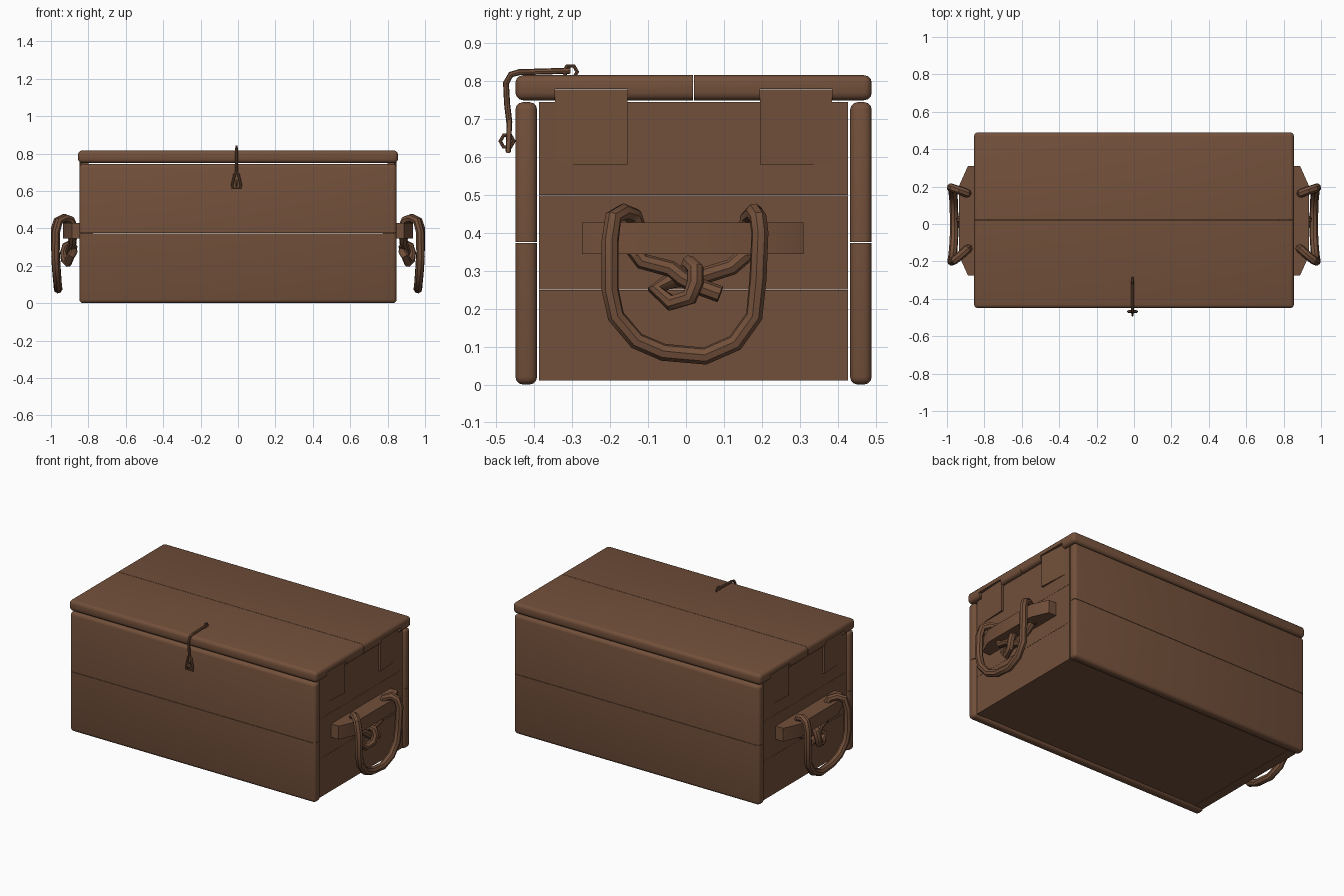
import bpy, bmesh, math
from mathutils import Vector

if "Cube" in bpy.data.objects:
    bpy.data.objects.remove(bpy.data.objects["Cube"], do_unlink=True)

wood = bpy.data.materials.new("warm brown")
wood.use_nodes = True
colour = (0.17, 0.08, 0.043, 1)
wood.diffuse_color = colour
shader = wood.node_tree.nodes["Principled BSDF"]
shader.inputs["Base Color"].default_value = colour
shader.inputs["Roughness"].default_value = 0.8
parts = []


def register(name, data):
    data.materials.append(wood)
    ob = bpy.data.objects.new(name, data)
    bpy.context.collection.objects.link(ob)
    parts.append(ob)
    return ob


def finish(name, bm):
    bmesh.ops.recalc_face_normals(bm, faces=bm.faces)
    me = bpy.data.meshes.new(name)
    bm.to_mesh(me)
    bm.free()
    return register(name, me)


def mirror(ob):
    ob.modifiers.new("Mirror", 'MIRROR').use_mirror_merge = False
    return ob


def plank(name, x, y, z, bevel=0.0, seam=None):
    """Box from three ranges; edges lying on the seam (axis, value) stay square."""
    bm = bmesh.new()
    bmesh.ops.create_cube(bm, size=1)
    for v in bm.verts:
        v.co = Vector([r[0] if c < 0 else r[1] for c, r in zip(v.co, (x, y, z))])
    if bevel:
        edges = [e for e in bm.edges if not seam or
                 abs((e.verts[0].co + e.verts[1].co)[seam[0]] / 2 - seam[1]) > 0.01]
        bmesh.ops.bevel(bm, geom=edges, offset=bevel, offset_type='OFFSET',
                        segments=3, profile=0.5, affect='EDGES', clamp_overlap=True)
    return finish(name, bm)


def prism(name, outline, z0, z1):
    """Extrude an xy outline upward."""
    bm = bmesh.new()
    face = bm.faces.new([bm.verts.new((px, py, z0)) for px, py in outline])
    top = bmesh.ops.extrude_face_region(bm, geom=[face])["geom"]
    bmesh.ops.translate(bm, vec=(0, 0, z1 - z0),
                        verts=[g for g in top if isinstance(g, bmesh.types.BMVert)])
    return finish(name, bm)


def cord(name, points, radius, closed=False):
    """Round cord through the given points."""
    cu = bpy.data.curves.new(name, 'CURVE')
    cu.dimensions = '3D'
    cu.bevel_depth = radius
    cu.bevel_resolution = 2
    cu.use_fill_caps = True
    sp = cu.splines.new('POLY')
    sp.points.add(len(points) - 1)
    for p, co in zip(sp.points, points):
        p.co = (*co, 1)
    sp.use_cyclic_u = closed
    return register(name, cu)


# Front and back walls, two planks each
for side, y in (("front", (-0.45, -0.393)), ("back", (0.433, 0.49))):
    plank(side + "_lower_plank", (-0.848, 0.848), y, (0, 0.374), 0.02, (2, 0.374))
    plank(side + "_upper_plank", (-0.848, 0.848), y, (0.376, 0.745), 0.02, (2, 0.376))

# End walls, three planks each
for i, z in enumerate(((0.01, 0.25), (0.251, 0.499), (0.5, 0.745))):
    mirror(plank(f"end_plank_{i + 1}", (0.775, 0.835), (-0.388, 0.428), z))

plank("floor_panel", (-0.775, 0.775), (-0.388, 0.428), (0.012, 0.06))

# Lid planks, grooved underneath for the battens
lids = [plank("lid_front_plank", (-0.855, 0.855), (-0.45, 0.019), (0.75, 0.816), 0.02, (1, 0.019)),
        plank("lid_back_plank", (-0.855, 0.855), (0.021, 0.49), (0.75, 0.816), 0.02, (1, 0.021))]
cutters = []
for lid, outer, inner in zip(lids, (-0.345, 0.385), (-0.155, 0.195)):
    cut = plank("groove_cutter", (-1, 1), sorted((outer, inner)), (0.7, 0.78))
    cut.hide_render = True
    parts.remove(cut)
    cutters.append(cut)
    mod = lid.modifiers.new("Groove", 'BOOLEAN')
    mod.operation = 'DIFFERENCE'
    mod.object = cut
    # Slightly wedged plate on the end wall
    mirror(prism("end_plate", [(0.80, outer), (0.836, outer), (0.848, inner), (0.80, inner)],
                 0.58, 0.779))

# Handle cleats
mirror(prism("handle_cleat", [(0.83, -0.275), (0.888, -0.275), (0.935, -0.17),
                              (0.935, 0.205), (0.888, 0.31), (0.83, 0.31)], 0.345, 0.428))

# Rope handles: the hanging loop and the two strands of the knot
mirror(cord("handle_rope", [
    (.885, -.13, .34), (.885, -.13, .42), (.895, -.138, .445), (.925, -.165, .455),
    (.958, -.192, .44), (.974, -.2, .38), (.976, -.2, .25), (.972, -.185, .18),
    (.966, -.13, .115), (.962, -.06, .085), (.962, .05, .075), (.965, .13, .11),
    (.97, .18, .18), (.976, .19, .28), (.978, .195, .4), (.965, .19, .44),
    (.935, .18, .455), (.895, .165, .44), (.885, .162, .4), (.885, .16, .34)], 0.023))
mirror(cord("knot_right_strand", [
    (.885, .16, .345), (.887, .12, .31), (.882, .04, .285), (.88, -.04, .275),
    (.895, -.08, .25), (.91, -.04, .215), (.925, .01, .23), (.93, .025, .27),
    (.92, .025, .305), (.895, .01, .32), (.875, .0, .29)], 0.022))
mirror(cord("knot_left_strand", [
    (.885, -.14, .36), (.885, -.115, .325), (.892, -.04, .305), (.9, -.01, .28),
    (.9, .03, .26), (.905, .09, .238)], 0.022))

# Latch: wire hook, teardrop end and two staples
X = -0.008
cord("latch_wire", [(X, -.305, .828), (X, -.44, .824), (X, -.462, .818), (X, -.475, .795),
                    (X, -.472, .74), (X, -.466, .69)], 0.008)
cord("latch_loop", [(X, -.466, .70), (X - .01, -.466, .69), (X - .022, -.468, .635),
                    (X - .022, -.469, .615), (X + .022, -.469, .615),
                    (X + .022, -.468, .635), (X + .01, -.466, .69)], 0.007, True)
for name, cy, cz in (("lid_staple", -.305, .825), ("front_staple", -.472, .642)):
    cord(name, [(X, cy + .018 * math.cos(a), cz + .018 * math.sin(a))
                for a in (math.tau * k / 6 for k in range(6))], 0.005, True)

# Bake modifiers and curves, then smooth the rounded edges
bpy.ops.object.select_all(action='DESELECT')
for ob in parts:
    ob.select_set(True)
bpy.context.view_layer.objects.active = parts[0]
bpy.ops.object.convert(target='MESH')
bpy.ops.object.shade_smooth_by_angle(angle=math.radians(40))
for cut in cutters:
    bpy.data.objects.remove(cut, do_unlink=True)
